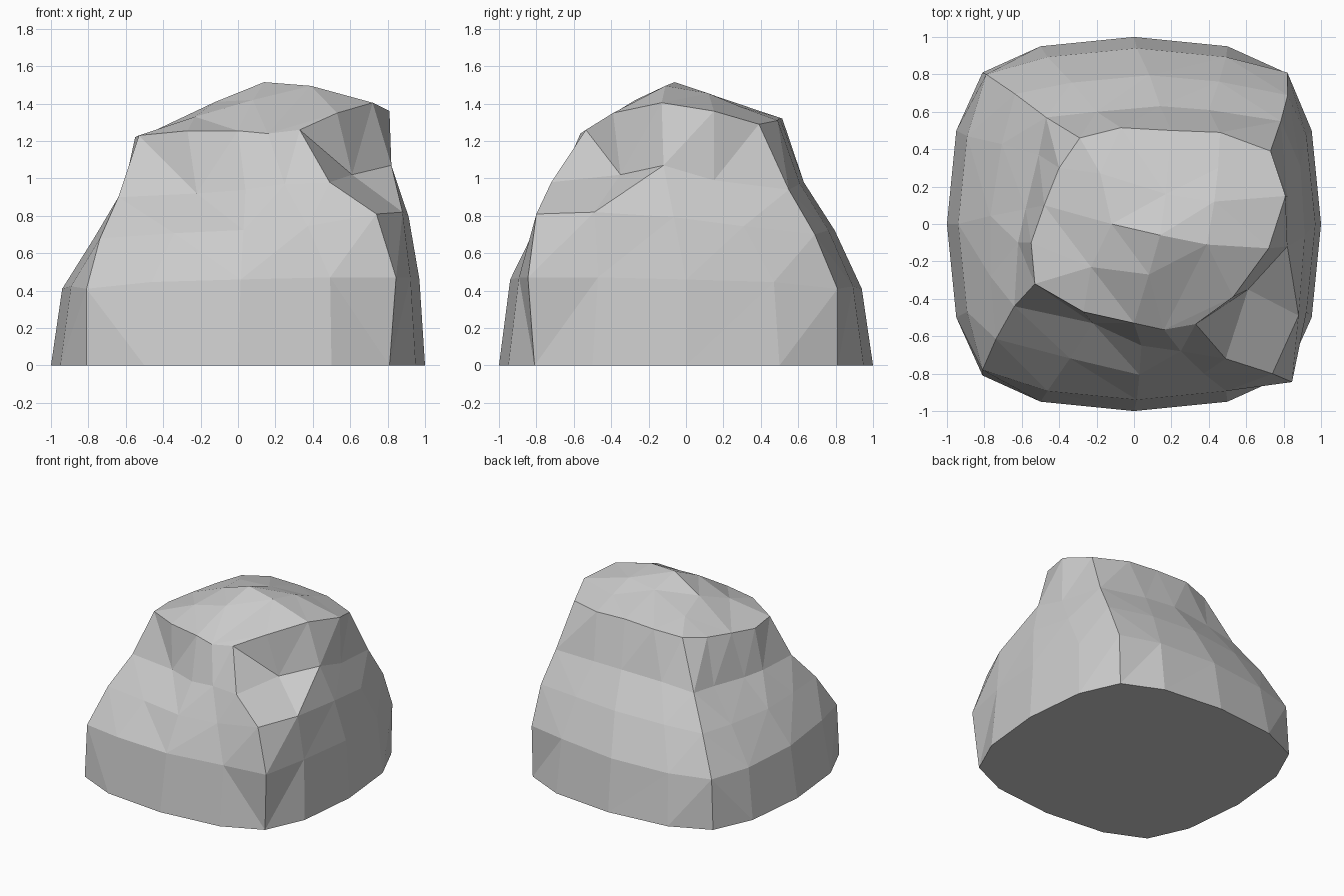
import bpy, bmesh
from mathutils import Vector

if "Cube" in bpy.data.objects:
    bpy.data.objects.remove(bpy.data.objects["Cube"])

# Rings hold 16 points: front-left corner, along the front, right, back, left.
# Footprint: a rounded square
side = [(-.81, -.81), (-.5, -.95), (0, -1), (.5, -.95)]
foot = []
for turn in range(4):
    for x, y in side:
        for _ in range(turn):
            x, y = -y, x
        foot.append(Vector((x, y, 0)))

# Low belt: footprint slightly drawn in, a little higher at the front right
belt = [Vector((p.x * .955 + .015, p.y * .94, .435 + .025 * (p.x - p.y))) for p in foot]
for i, co in {0: (-.81, -.78, .41), 4: (.845, -.845, .47), 8: (.82, .81, .41),
              12: (-.79, .80, .40)}.items():
    belt[i] = Vector(co)

# Waist under the cap
waist = [Vector(p) for p in (
    (-.64, -.44, .90), (-.22, -.53, .92), (.04, -.65, .94), (.25, -.68, .97),
    (.49, -.72, .98), (.61, -.35, 1.02), (.82, -.12, 1.07), (.82, .15, .99),
    (.785, .55, .94), (.40, .61, .97), (.14, .63, .98), (-.20, .60, .96),
    (-.47, .57, .93), (-.51, .37, .92), (-.58, .08, .90), (-.62, -.10, .90))]

# Rim of the cap
rim = [Vector(p) for p in (
    (-.53, -.32, 1.23), (-.27, -.47, 1.255), (0, -.53, 1.255), (.16, -.565, 1.24),
    (.33, -.535, 1.26), (.53, -.39, 1.35), (.72, -.13, 1.405), (.81, .15, 1.36),
    (.73, .39, 1.29), (.46, .49, 1.31), (.20, .50, 1.325), (-.07, .515, 1.32),
    (-.29, .46, 1.29), (-.40, .30, 1.26), (-.48, .10, 1.24), (-.55, -.10, 1.22))]

# Cap interior, 3 x 3, front row first
cap = [[(-.23, -.23, 1.33), (.08, -.27, 1.42), (.39, -.11, 1.495)],
       [(-.12, 0, 1.41), (.14, -.06, 1.515), (.43, .12, 1.455)],
       [(-.18, .27, 1.36), (.17, .16, 1.44), (.45, .30, 1.38)]]

# Shoulder: between belt and waist, bulged outward, with a ledge at front right
shoulder = []
for a, b in zip(belt, waist):
    p = a.lerp(b, .53)
    shoulder.append(Vector((p.x * 1.025, p.y * 1.025, p.z + .01)))
shoulder[4] = Vector((.74, -.80, .81))
shoulder[5] = Vector((.88, -.49, .82))

# Boulder skin
bm = bmesh.new()
rings = [[bm.verts.new(p) for p in r] for r in (foot, belt, shoulder, waist, rim)]
for low, high in zip(rings, rings[1:]):
    for i in range(16):
        j = (i + 1) % 16
        bm.faces.new((low[i], low[j], high[j], high[i]))
bm.faces.new(rings[0][::-1])

# Cap grid joined to the rim
r = rings[-1]
grid = [r[0:5]]
for k, row in enumerate(cap):
    grid.append([r[15 - k]] + [bm.verts.new(p) for p in row] + [r[5 + k]])
grid.append(r[8:13][::-1])
for a, b in zip(grid, grid[1:]):
    for i in range(4):
        bm.faces.new((a[i], a[i + 1], b[i + 1], b[i]))

quads = [f for f in bm.faces if len(f.verts) == 4]
bmesh.ops.triangulate(bm, faces=quads, quad_method='SHORT_EDGE')
bmesh.ops.recalc_face_normals(bm, faces=bm.faces[:])

mesh = bpy.data.meshes.new("boulder")
bm.to_mesh(mesh)
bm.free()
bpy.context.collection.objects.link(bpy.data.objects.new("boulder", mesh))
